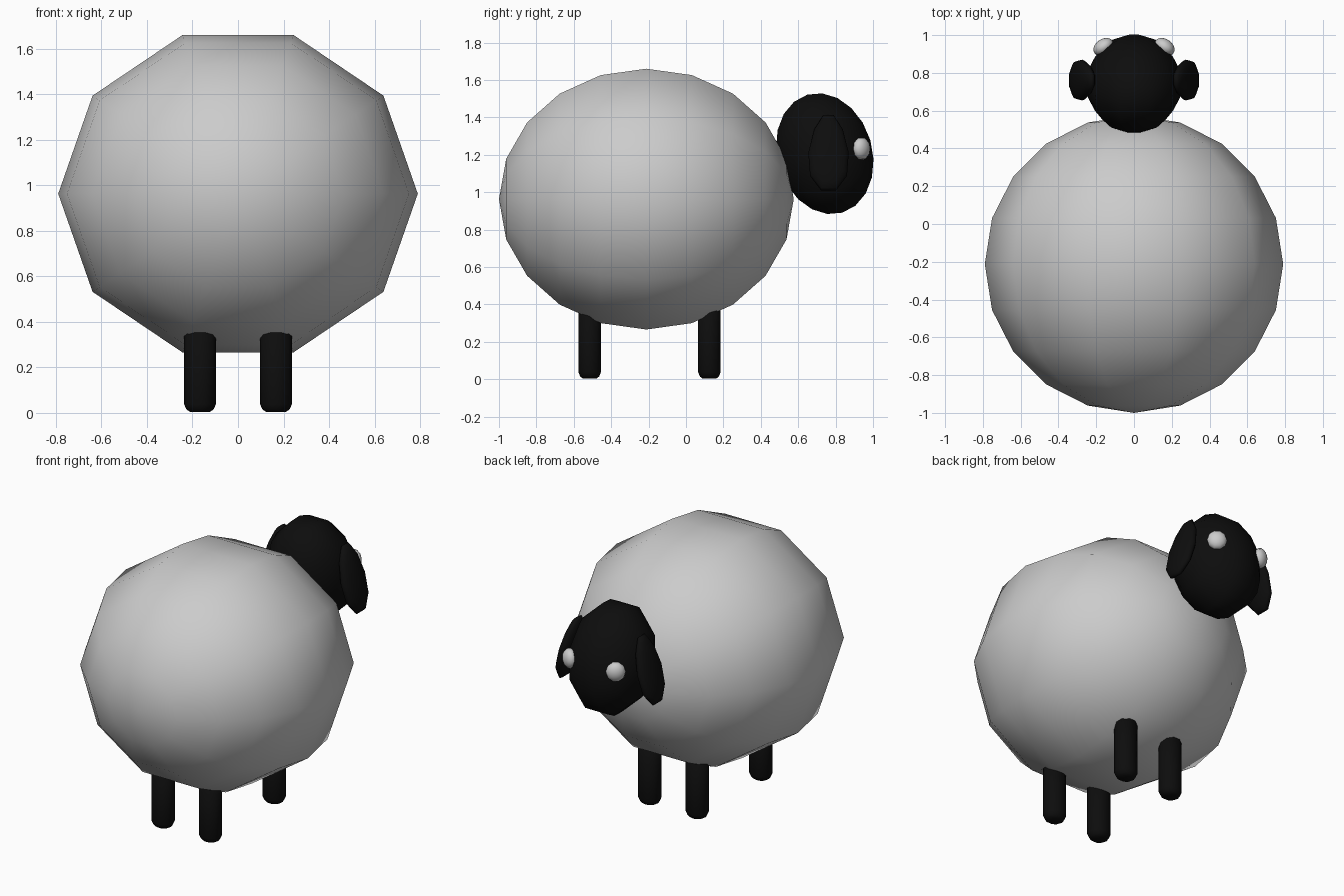
import bpy, bmesh
from math import sin, cos, pi, radians
from mathutils import Matrix

if "Cube" in bpy.data.objects:
    bpy.data.objects.remove(bpy.data.objects["Cube"])

SEG = 10
black = bpy.data.materials.new("black_wool")
black.diffuse_color = (0.004, 0.004, 0.004, 1)
black.use_nodes = True
black.node_tree.nodes["Principled BSDF"].inputs["Base Color"].default_value = black.diffuse_color

T = Matrix.Translation


def rot(deg, axis):
    return Matrix.Rotation(radians(deg), 4, axis)


def scale(x, y, z):
    return Matrix.Diagonal((x, y, z, 1))


def lathe(name, profile, matrix, mat=None, taper=0):
    """Spin (radius, y) points round the y axis, then place with matrix."""
    bm = bmesh.new()
    rings = []
    for r, y in profile:
        if r < 1e-5:
            rings.append([bm.verts.new((0, y, 0))] * SEG)
        else:
            rings.append([bm.verts.new((r * cos(2 * pi * i / SEG), y, r * sin(2 * pi * i / SEG)))
                          for i in range(SEG)])
    for a, b in zip(rings, rings[1:]):
        for i in range(SEG):
            j = (i + 1) % SEG
            bm.faces.new(list(dict.fromkeys((a[i], a[j], b[j], b[i]))))
    for v in bm.verts:  # narrower towards +z
        v.co.x *= 1 - taper * v.co.z
    bm.transform(matrix)
    bmesh.ops.recalc_face_normals(bm, faces=bm.faces)
    me = bpy.data.meshes.new(name)
    bm.to_mesh(me)
    bm.free()
    me.shade_smooth()
    ob = bpy.data.objects.new(name, me)
    bpy.context.collection.objects.link(ob)
    if mat:
        me.materials.append(mat)
    return ob


BALL = [(sin(pi * k / 10), -cos(pi * k / 10)) for k in range(11)]
LEG = [(0, 0), (0.6, 0), (0.85, 0.012), (1, 0.035), (1, 0.5), (0, 0.5)]

# woolly body
lathe("body", BALL, T((0, -0.212, 0.963)) @ scale(0.79, 0.788, 0.733))

# head, tilted back
lathe("head", BALL, T((0, 0.742, 1.206)) @ rot(16.5, 'X') @ scale(0.255, 0.254, 0.346), black)

for side, s in (("right", 1), ("left", -1)):
    mirror = scale(s, 1, 1)
    # eyes
    lathe(side + "_eye", BALL,
          mirror @ T((0.162, 0.938, 1.233)) @ rot(-35, 'Z') @ scale(0.058, 0.041, 0.061))
    # drooping ears
    lathe(side + "_ear", BALL,
          mirror @ T((0.275, 0.762, 1.212)) @ rot(-15, 'Y') @ scale(0.045, 0.108, 0.22) @ rot(90, 'Z'),
          black, taper=0.22)
    # legs
    for end, y in (("hind", -0.515), ("fore", 0.125)):
        lathe(f"{side}_{end}_leg", LEG,
              mirror @ T((0.167, y, 0.003)) @ scale(0.07, 0.063, 1) @ rot(90, 'X'), black)
